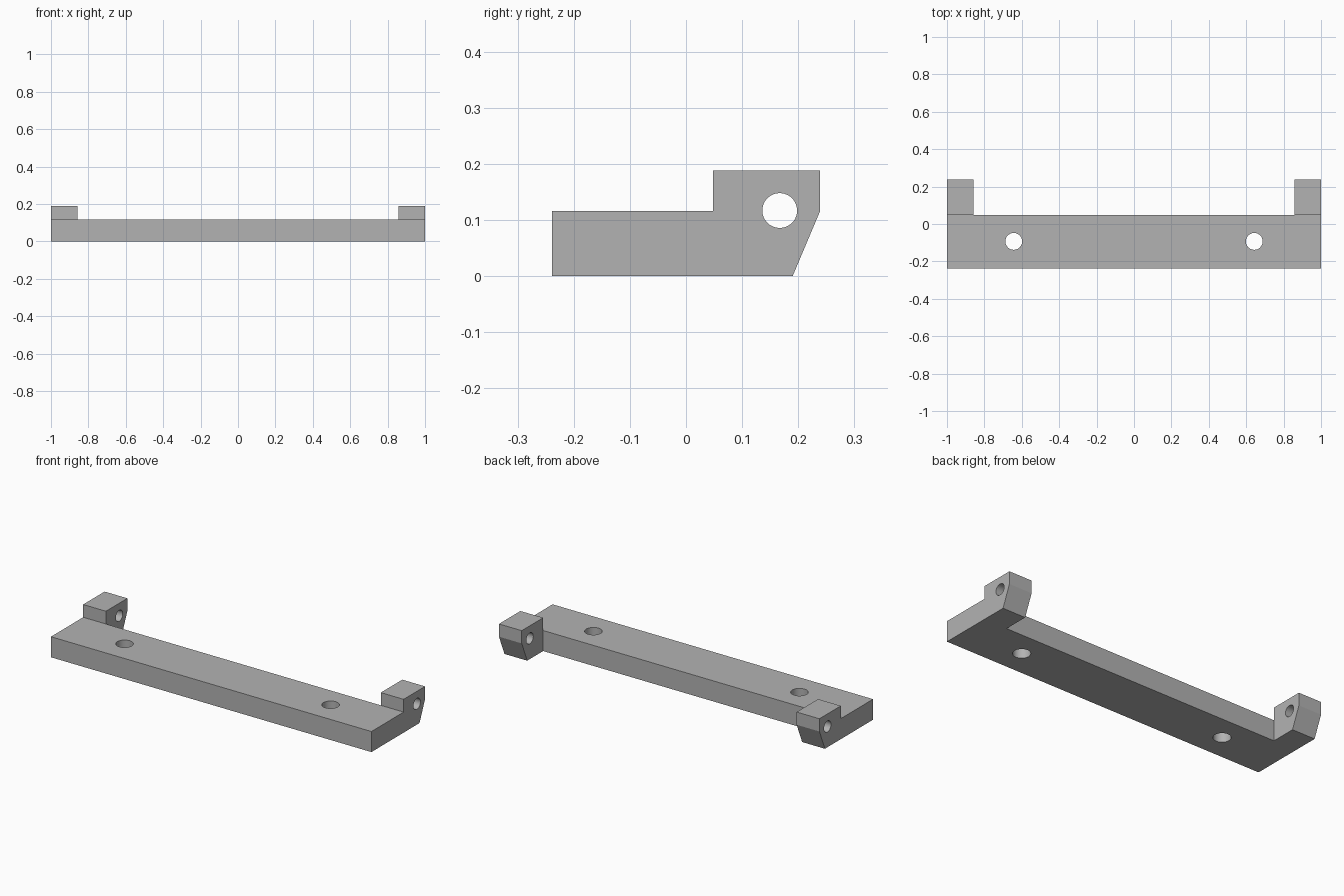
import bpy, math
from mathutils import Matrix

if "Cube" in bpy.data.objects:
    bpy.data.objects.remove(bpy.data.objects["Cube"], do_unlink=True)

grey = bpy.data.materials.new("plain grey")
grey.use_nodes = True
colour = (0.45, 0.45, 0.45, 1)
grey.diffuse_color = colour
grey.node_tree.nodes["Principled BSDF"].inputs["Base Color"].default_value = colour

STEP_Y, BAR_TOP, LUG_INNER = 0.048, 0.116, 0.858


def prism(name, profile, half_width):
    """Extrude a (y, z) outline along x, centred on x = 0."""
    n = len(profile)
    verts = [(x, y, z) for x in (-half_width, half_width) for y, z in profile]
    faces = [tuple(reversed(range(n))), tuple(range(n, 2 * n))]
    faces += [(i, (i + 1) % n, n + (i + 1) % n, n + i) for i in range(n)]
    mesh = bpy.data.meshes.new(name)
    mesh.from_pydata(verts, [], faces)
    mesh.materials.append(grey)
    ob = bpy.data.objects.new(name, mesh)
    bpy.context.collection.objects.link(ob)
    return ob


def drill(name, radius, depth, location, axis_x=False):
    bpy.ops.mesh.primitive_cylinder_add(
        vertices=48, radius=radius, depth=depth, location=location,
        rotation=(0, math.pi / 2 if axis_x else 0, 0))
    ob = bpy.context.object
    ob.name = name
    ob.data.materials.append(grey)
    return ob


# Mounting bar with a raised, chamfered lug section along its back
bracket = prism("mounting_bracket", [
    (-0.239, 0), (0.19, 0), (0.239, BAR_TOP), (0.239, 0.188),
    (STEP_Y, 0.188), (STEP_Y, BAR_TOP), (-0.239, BAR_TOP)], 1)

# Gap that leaves one lug at each end
cutters = [prism("gap_cutter", [
    (STEP_Y, -0.1), (0.4, -0.1), (0.4, 0.4), (STEP_Y, 0.4)], LUG_INNER)]

# Pivot hole through both lugs, and two screw holes down through the bar
cutters.append(drill("pivot_cutter", 0.031, 3, (0, 0.167, 0.117), True))
for side in (-1, 1):
    cutters.append(drill("screw_cutter", 0.045, 1, (side * 0.643, -0.093, 0)))

bpy.ops.object.select_all(action="DESELECT")
bpy.context.view_layer.objects.active = bracket
bracket.select_set(True)
for cutter in cutters:
    mod = bracket.modifiers.new("cut", "BOOLEAN")
    mod.operation, mod.solver, mod.object = "DIFFERENCE", "EXACT", cutter
    bpy.ops.object.modifier_apply(modifier=mod.name)
    bpy.data.objects.remove(cutter, do_unlink=True)

# Smooth hole walls, crisp edges elsewhere
bpy.ops.object.shade_smooth_by_angle(angle=math.radians(20))
